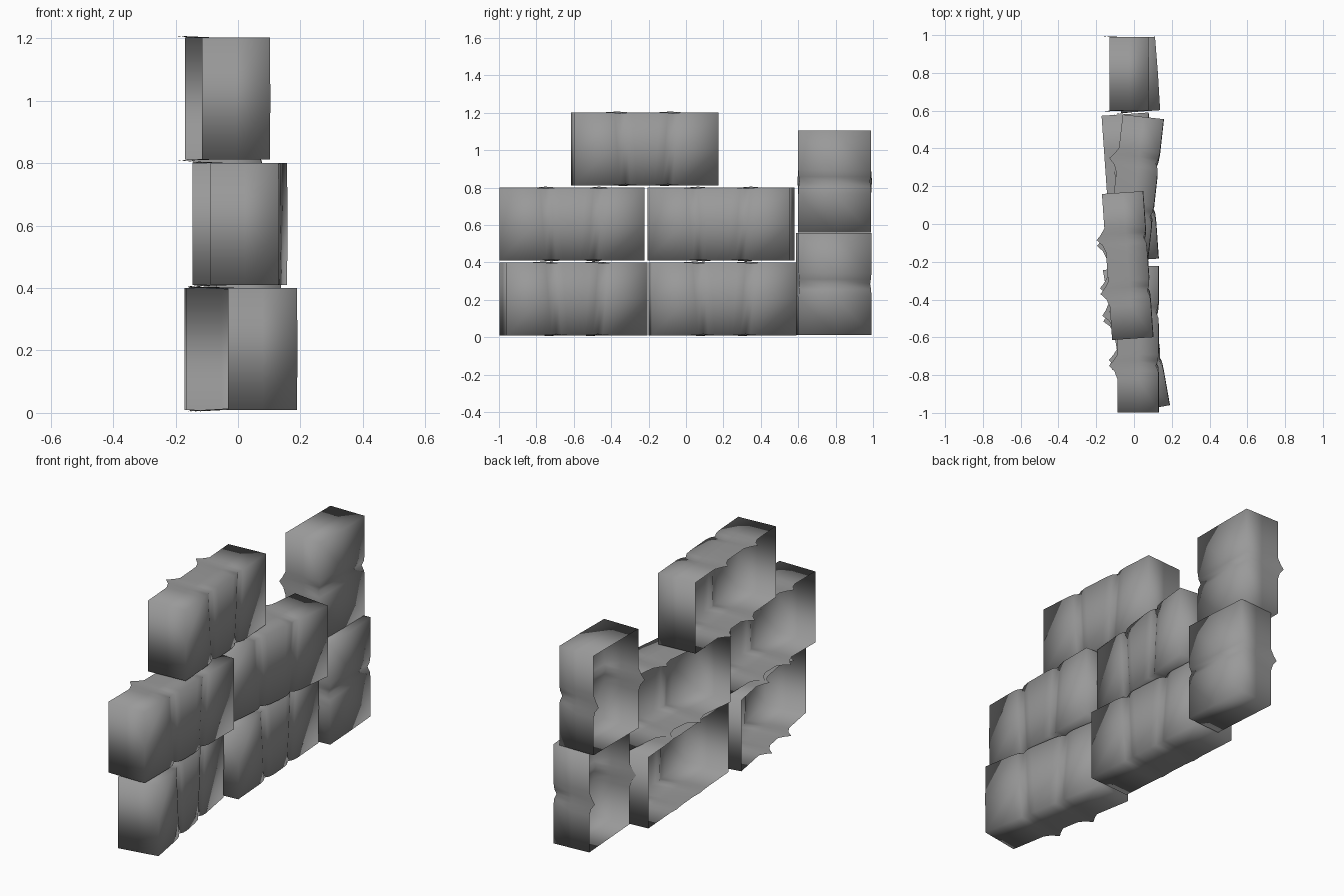
import bpy, bmesh
from math import radians
from mathutils import Matrix, Vector

cube = bpy.data.objects.get("Cube")
if cube:
    bpy.data.objects.remove(cube, do_unlink=True)

GREY = (0.32, 0.32, 0.32, 1)
mat = bpy.data.materials.new("bale_grey")
mat.use_nodes = True
mat.diffuse_color = GREY
bsdf = mat.node_tree.nodes["Principled BSDF"]
bsdf.inputs["Base Color"].default_value = GREY
bsdf.inputs["Roughness"].default_value = 0.9

WIDTH = 0.39
# Pinch around one strap: offset along the bale, strength
PINCH = [(-0.07, 0), (-0.03, 0.35), (0, 1), (0.025, 0.5), (0.06, 0)]


def bale(name, length, straps, centre, turn, upright=False, flare=0.045,
         depth=0.22):
    """Shell open towards -x, its length along y (or z if upright)."""
    stations = [(-length / 2, 0, 0)]
    for s in straps:
        lean = 0 if s == 0 else (0.015 if s > 0 else -0.015)
        stations += [(s + d, k, lean) for d, k in PINCH]
    stations.append((length / 2, 0, 0))

    bm = bmesh.new()
    h, d = WIDTH / 2, depth / 2
    rows = []
    for y, k, lean in stations:
        # Section runs bottom rim, bottom edge, closed side, top edge, top rim
        rim, edge = h + 0.005 * k, h - 0.006 * k
        face = d - 0.014 * k * k
        rim_x = -d - flare * k
        section = [(rim_x, -rim), (0, -edge), (face - 0.002, -edge),
                   (face, 0), (face - 0.002, edge), (0, edge), (rim_x, rim)]
        rows.append([bm.verts.new((x, y + lean * z / h, z))
                     for x, z in section])
    for a, b in zip(rows, rows[1:]):
        for i in range(len(a) - 1):
            bm.faces.new((a[i], a[i + 1], b[i + 1], b[i]))
    # End caps
    bm.faces.new(rows[0])
    bm.faces.new(rows[-1])
    bmesh.ops.recalc_face_normals(bm, faces=bm.faces)
    side = max(bm.faces, key=lambda f: f.calc_center_median().x)
    if side.normal.x < 0:
        bmesh.ops.reverse_faces(bm, faces=bm.faces)

    m = Matrix.Translation(Vector(centre)) @ Matrix.Rotation(radians(turn), 4, 'Z')
    if upright:
        m = m @ Matrix.Rotation(radians(90), 4, 'X')
    bm.transform(m)
    for f in bm.faces:
        f.smooth = True
    mesh = bpy.data.meshes.new(name)
    bm.to_mesh(mesh)
    bm.free()
    mesh.materials.append(mat)
    bpy.context.collection.objects.link(bpy.data.objects.new(name, mesh))


LONG, HALF = 0.775, 0.545
TWO = (-0.125, 0.13)

# Lying bales, stacked like bricks
bale("bottom_front_bale", 0.765, TWO, (0.013, -0.602, 0.205), 10, depth=0.226)
bale("bottom_back_bale", LONG, TWO, (-0.02, 0.195, 0.205), 4, flare=0, depth=0.25)
bale("middle_front_bale", LONG, TWO, (0.022, -0.61, 0.605), 0)
bale("middle_back_bale", 0.765, TWO, (0.007, 0.187, 0.605), -6.4)
bale("top_bale", LONG, TWO, (-0.033, -0.22, 1.007), 4)

# Upright half bales at the back
bale("lower_upright_bale", HALF, (0,), (0.022, 0.79, 0.285), 4, True, 0.035, 0.21)
bale("upper_upright_bale", HALF, (0,), (-0.026, 0.795, 0.833), 0, True, 0.035, 0.21)
